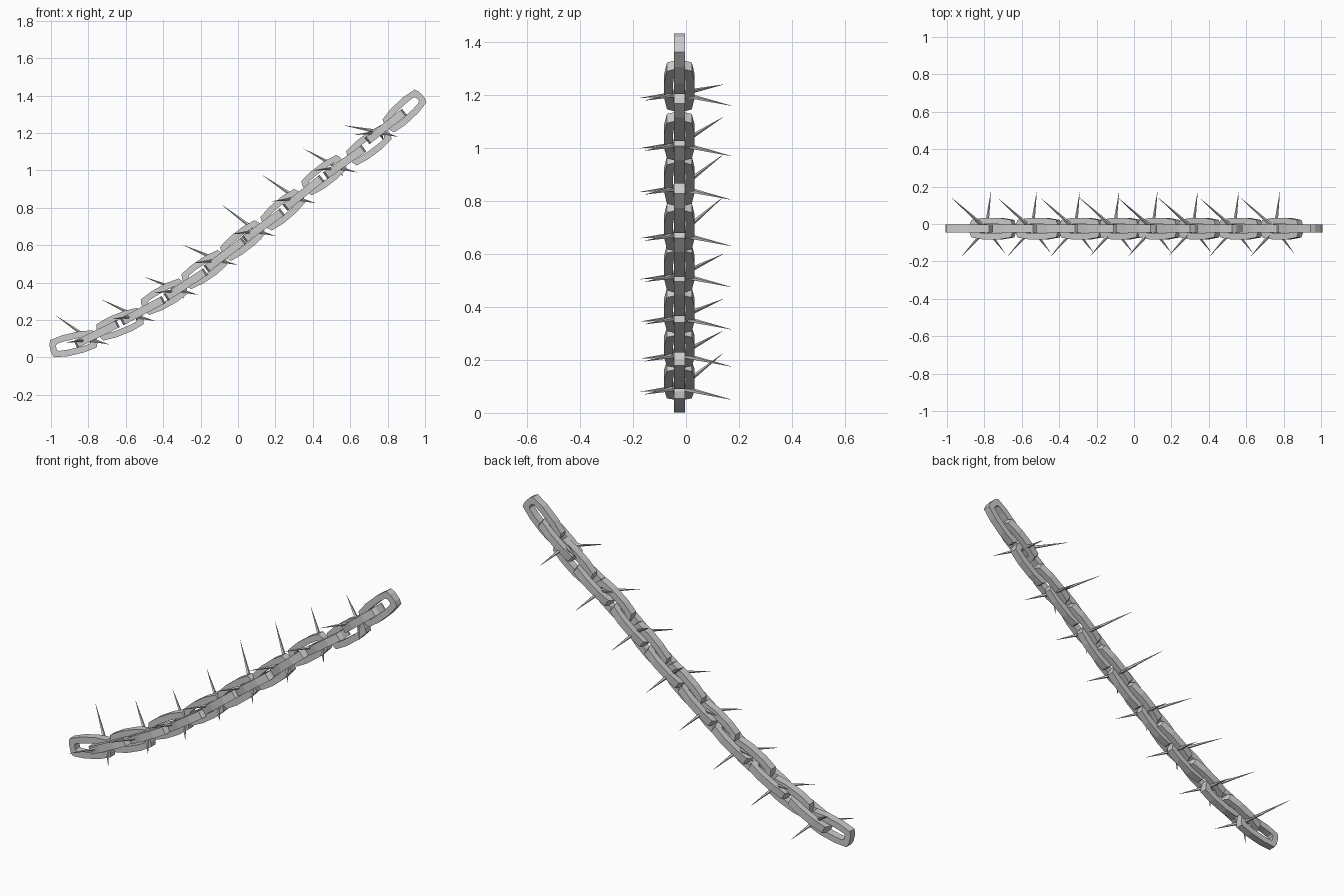
import bpy, bmesh, math
from mathutils import Vector, Matrix

if "Cube" in bpy.data.objects:
    bpy.data.objects.remove(bpy.data.objects["Cube"])

Y0 = -0.025  # plane of the chain


def finish(bm, name, matrix=Matrix()):
    bmesh.ops.recalc_face_normals(bm, faces=bm.faces)
    mesh = bpy.data.meshes.new(name)
    bm.to_mesh(mesh)
    bm.free()
    obj = bpy.data.objects.new(name, mesh)
    obj.matrix_world = matrix
    bpy.context.collection.objects.link(obj)
    return obj


def mirrored(quarter):
    # one quadrant of an outline (u, v) expanded to a full loop
    half = quarter + [(-u, v) for u, v in reversed(quarter)]
    return half + [(-u, -v) for u, v in half]


OUTER = mirrored([(0.127, 0.022), (0.117, 0.047), (0.045, 0.058)])
INNER = mirrored([(0.094, 0.012), (0.084, 0.020), (0.040, 0.024)])


def link(name, x, z, tilt, edge_on):
    # angular closed link with a rectangular section
    bm = bmesh.new()
    h = 0.021
    rings = [[bm.verts.new((u, s * h, v)) for u, v in loop]
             for loop, s in ((OUTER, -1), (OUTER, 1), (INNER, 1), (INNER, -1))]
    n = len(OUTER)
    for k in range(4):
        a, b = rings[k], rings[(k + 1) % 4]
        for i in range(n):
            j = (i + 1) % n
            bm.faces.new((a[i], a[j], b[j], b[i]))
    m = Matrix.Translation((x, Y0, z)) @ Matrix.Rotation(-math.radians(tilt), 4, 'Y')
    if edge_on:
        m = m @ Matrix.Rotation(math.pi / 2, 4, 'X')
    finish(bm, name, m)


def barb(name, base, tips):
    # thin tapering thorns sharing one root
    bm = bmesh.new()
    for tip in tips:
        d = Vector(tip) - base
        m = Matrix.Translation(base + d / 2) @ d.to_track_quat('Z', 'Y').to_matrix().to_4x4()
        bmesh.ops.create_cone(bm, cap_ends=True, segments=5, radius1=0.012,
                              radius2=0.0005, depth=d.length, matrix=m)
    finish(bm, name)


# Links lying in the front plane: x, z, tilt
flat = [(-0.88, 0.073, 13), (-0.63, 0.178, 22), (-0.395, 0.325, 29),
        (-0.18, 0.47, 34), (0.025, 0.625, 38), (0.24, 0.79, 40),
        (0.46, 0.975, 37), (0.70, 1.135, 37), (0.89, 1.318, 43)]
for i, p in enumerate(flat):
    link(f"flat_link_{i + 1}", *p, False)

# Links turned edge on: x, z, tilt, height of the long thorn's tip
turned = [(-0.755, 0.125, 26, 0.225), (-0.51, 0.25, 28, 0.31),
          (-0.28, 0.39, 33, 0.43), (-0.07, 0.55, 37, 0.60),
          (0.135, 0.705, 36, 0.815), (0.35, 0.88, 39, 0.975),
          (0.57, 1.045, 35, 1.117), (0.79, 1.235, 38, 1.24)]
for i, (x, z, tilt, zt) in enumerate(turned):
    link(f"turned_link_{i + 1}", x, z, tilt, True)
    barb(f"thorns_{i + 1}", Vector((x - 0.035, Y0, z - 0.03)),
         [(x - 0.22, 0.14, zt), (x - 0.01, 0.172, z - 0.075),
          (x - 0.165, -0.172, z - 0.045), (x + 0.065, -0.155, z - 0.055)])
